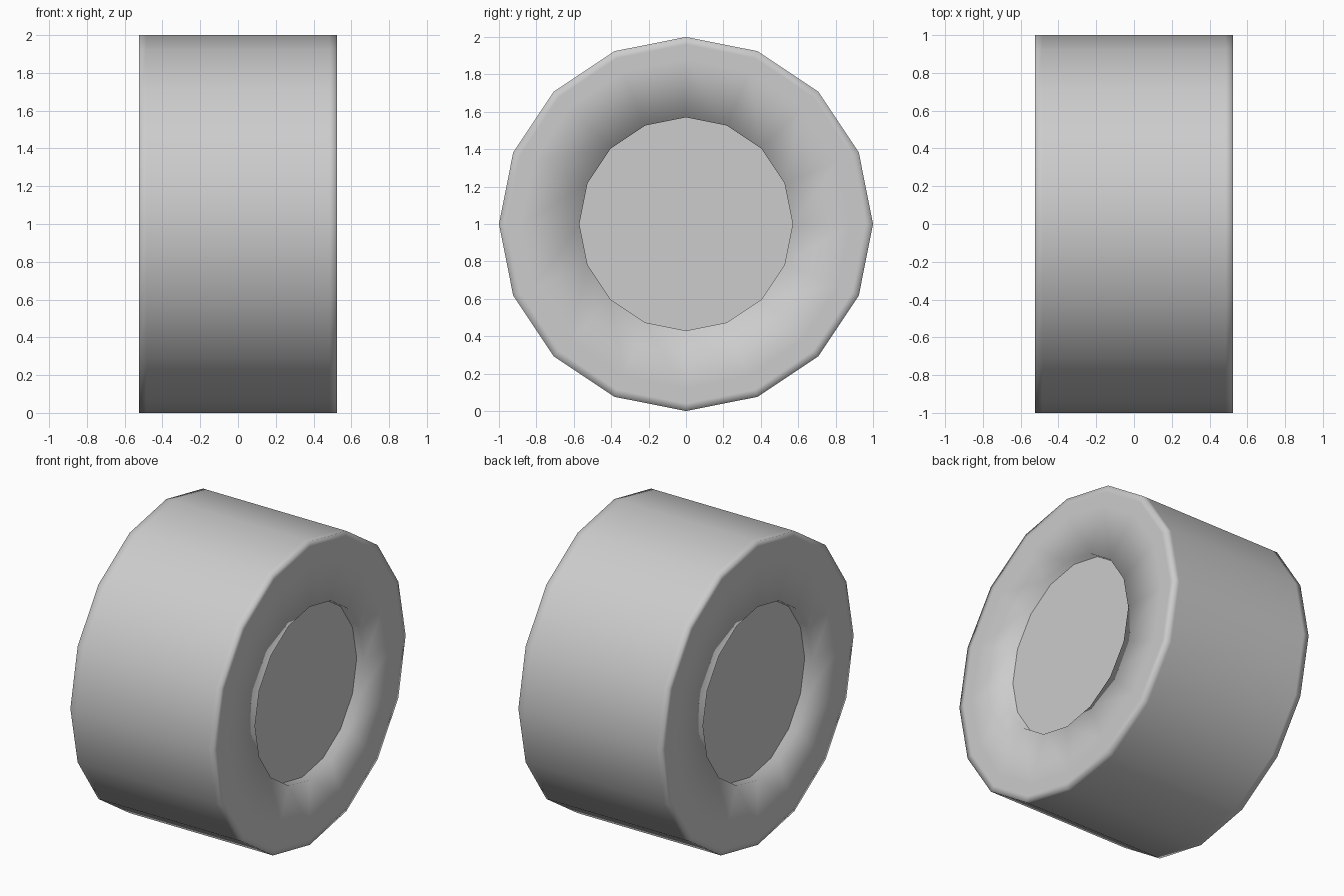
import bpy
import bmesh
from math import cos, sin, tau

SIDES = 16

cube = bpy.data.objects.get("Cube")
if cube:
    bpy.data.objects.remove(cube, do_unlink=True)

grey = bpy.data.materials.new("plain grey")
grey.use_nodes = True
grey.diffuse_color = (0.604, 0.604, 0.604, 1)
grey.node_tree.nodes["Principled BSDF"].inputs["Base Color"].default_value = (0.604, 0.604, 0.604, 1)


def lathe(name, half, solid):
    """Spin a mirrored half profile of (x, radius) points around the x axis.
    A solid gets flat end caps with crisp rims; otherwise the profile closes on itself."""
    profile = half + [(-x, r) for x, r in reversed(half)]
    bm = bmesh.new()
    rings = [[bm.verts.new((x, r * sin(tau * i / SIDES), r * cos(tau * i / SIDES)))
              for i in range(SIDES)] for x, r in profile]
    pairs = list(zip(rings, rings[1:]))
    if not solid:
        pairs.append((rings[-1], rings[0]))
    for a, b in pairs:
        for i in range(SIDES):
            j = (i + 1) % SIDES
            bm.faces.new((a[i], a[j], b[j], b[i])).smooth = True
    if solid:
        for ring in (rings[0], rings[-1]):
            for edge in bm.faces.new(ring).edges:
                edge.smooth = False
    bmesh.ops.recalc_face_normals(bm, faces=bm.faces[:])
    mesh = bpy.data.meshes.new(name)
    bm.to_mesh(mesh)
    bm.free()
    mesh.materials.append(grey)
    obj = bpy.data.objects.new(name, mesh)
    obj.location.z = 1
    bpy.context.collection.objects.link(obj)


# Tyre: flat tread, tight shoulder, flat sidewall and a soft-edged bore
lathe("tyre", [(0.485, 1.0), (0.523, 1.0), (0.523, 0.96), (0.523, 0.88), (0.523, 0.57)], False)

# Hub: flat disc recessed in the bore
lathe("hub", [(0.467, 0.575)], True)
